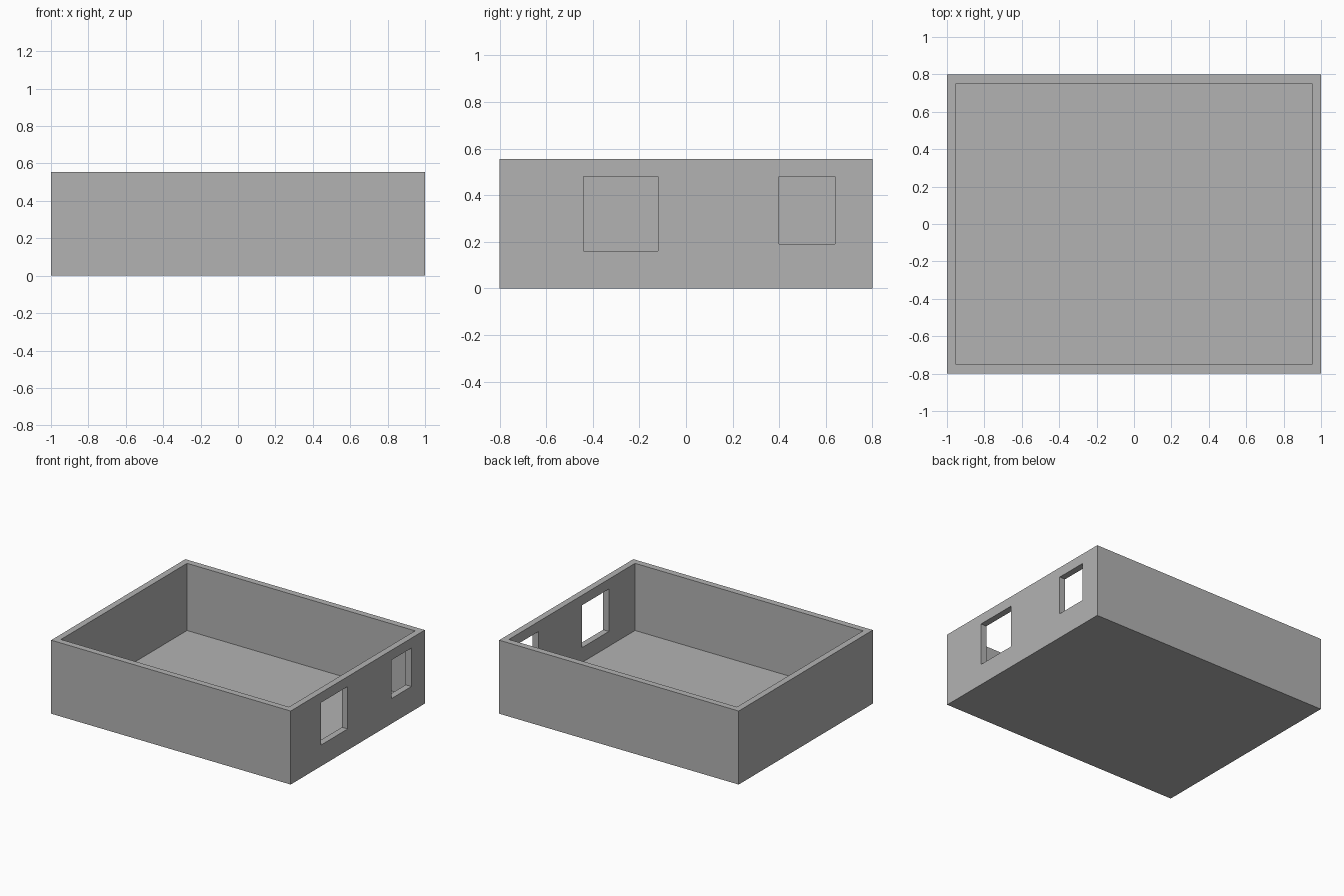
import bpy
from mathutils import Vector

cube = bpy.data.objects.get("Cube")
if cube:
    bpy.data.objects.remove(cube, do_unlink=True)

HALF_X, HALF_Y, HEIGHT, WALL = 1.0, 0.8, 0.555, 0.048

# Single plain grey
grey = bpy.data.materials.new("plain grey")
grey.use_nodes = True
colour = (0.45, 0.45, 0.45, 1)
grey.diffuse_color = colour
grey.node_tree.nodes["Principled BSDF"].inputs["Base Color"].default_value = colour


def box(name, low, high):
    low, high = Vector(low), Vector(high)
    bpy.ops.mesh.primitive_cube_add(size=1, location=(low + high) / 2)
    obj = bpy.context.object
    obj.name = name
    obj.scale = high - low
    bpy.ops.object.transform_apply(location=True, rotation=False, scale=True)
    obj.data.materials.append(grey)
    return obj


def cut(target, cutter):
    mod = target.modifiers.new(cutter.name, 'BOOLEAN')
    mod.operation = 'DIFFERENCE'
    mod.solver = 'EXACT'
    mod.object = cutter
    bpy.context.view_layer.objects.active = target
    bpy.ops.object.modifier_apply(modifier=mod.name)
    bpy.data.objects.remove(cutter, do_unlink=True)


# Open room shell: floor and four walls
shell = box("room_shell", (-HALF_X, -HALF_Y, 0), (HALF_X, HALF_Y, HEIGHT))
cut(shell, box("room_space", (WALL - HALF_X, WALL - HALF_Y, WALL),
               (HALF_X - WALL, HALF_Y - WALL, HEIGHT + 0.2)))

# Window openings through the left (+x) wall: y range, z range
windows = {
    "large_window": (-0.44, -0.12, 0.16, 0.48),
    "small_window": (0.40, 0.64, 0.19, 0.48),
}
for name, (y0, y1, z0, z1) in windows.items():
    cut(shell, box(name, (HALF_X - 2 * WALL, y0, z0), (HALF_X + WALL, y1, z1)))
